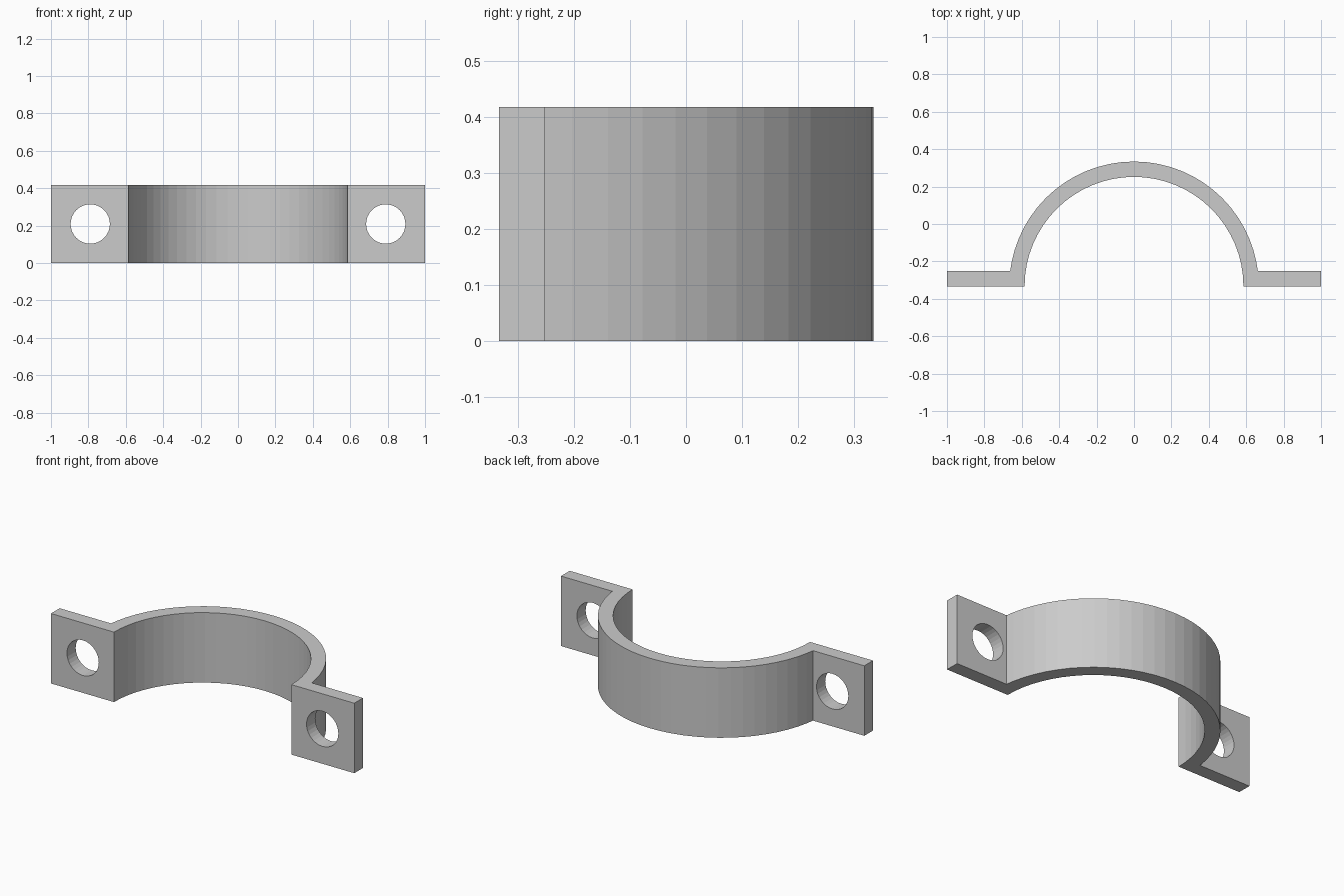
import bpy
import bmesh
from math import sin, cos, pi, sqrt, asin

HEIGHT = 0.417
BACK = -0.333           # mounting plane, also the centre line of the arch
THICK = 0.082
R_IN, R_OUT = 0.585, 0.667
SEGMENTS = 32
HOLE_X, HOLE_R = 0.79, 0.105

cube = bpy.data.objects.get("Cube")
if cube:
    bpy.data.objects.remove(cube, do_unlink=True)


def arc(radius, angles):
    return [(radius * cos(a), BACK + radius * sin(a)) for a in angles]


def hole_cutter(name, x):
    bpy.ops.mesh.primitive_cylinder_add(
        vertices=32, radius=HOLE_R, depth=THICK * 4,
        location=(x, BACK + THICK / 2, HEIGHT / 2), rotation=(pi / 2, 0, 0))
    cutter = bpy.context.object
    cutter.name = name
    cutter.hide_render = True
    return cutter


# Strap outline: inner arch, left-to-right tabs and outer arch
steps = [pi * i / SEGMENTS for i in range(SEGMENTS + 1)]
start = asin(THICK / R_OUT)
outer = [start] + [a for a in steps if start < a < pi - start] + [pi - start]
outline = arc(R_IN, reversed(steps))
outline += [(1, BACK), (1, BACK + THICK)]
outline += arc(R_OUT, outer)
outline += [(-1, BACK + THICK), (-1, BACK)]

# Extrude the outline to the strap width
bm = bmesh.new()
face = bm.faces.new([bm.verts.new((x, y, 0)) for x, y in outline])
result = bmesh.ops.extrude_face_region(bm, geom=[face])
top = [v for v in result["geom"] if isinstance(v, bmesh.types.BMVert)]
bmesh.ops.translate(bm, verts=top, vec=(0, 0, HEIGHT))
bmesh.ops.recalc_face_normals(bm, faces=bm.faces)
mesh = bpy.data.meshes.new("pipe_clamp")
bm.to_mesh(mesh)
bm.free()
clamp = bpy.data.objects.new("pipe_clamp", mesh)
bpy.context.collection.objects.link(clamp)

# Bolt holes through both tabs
for name, side in (("left_hole_cutter", 1), ("right_hole_cutter", -1)):
    cutter = hole_cutter(name, side * HOLE_X)
    mod = clamp.modifiers.new("bolt_hole", "BOOLEAN")
    mod.operation = "DIFFERENCE"
    mod.solver = "EXACT"
    mod.object = cutter
    bpy.context.view_layer.objects.active = clamp
    bpy.ops.object.modifier_apply(modifier=mod.name)
    bpy.data.objects.remove(cutter, do_unlink=True)
